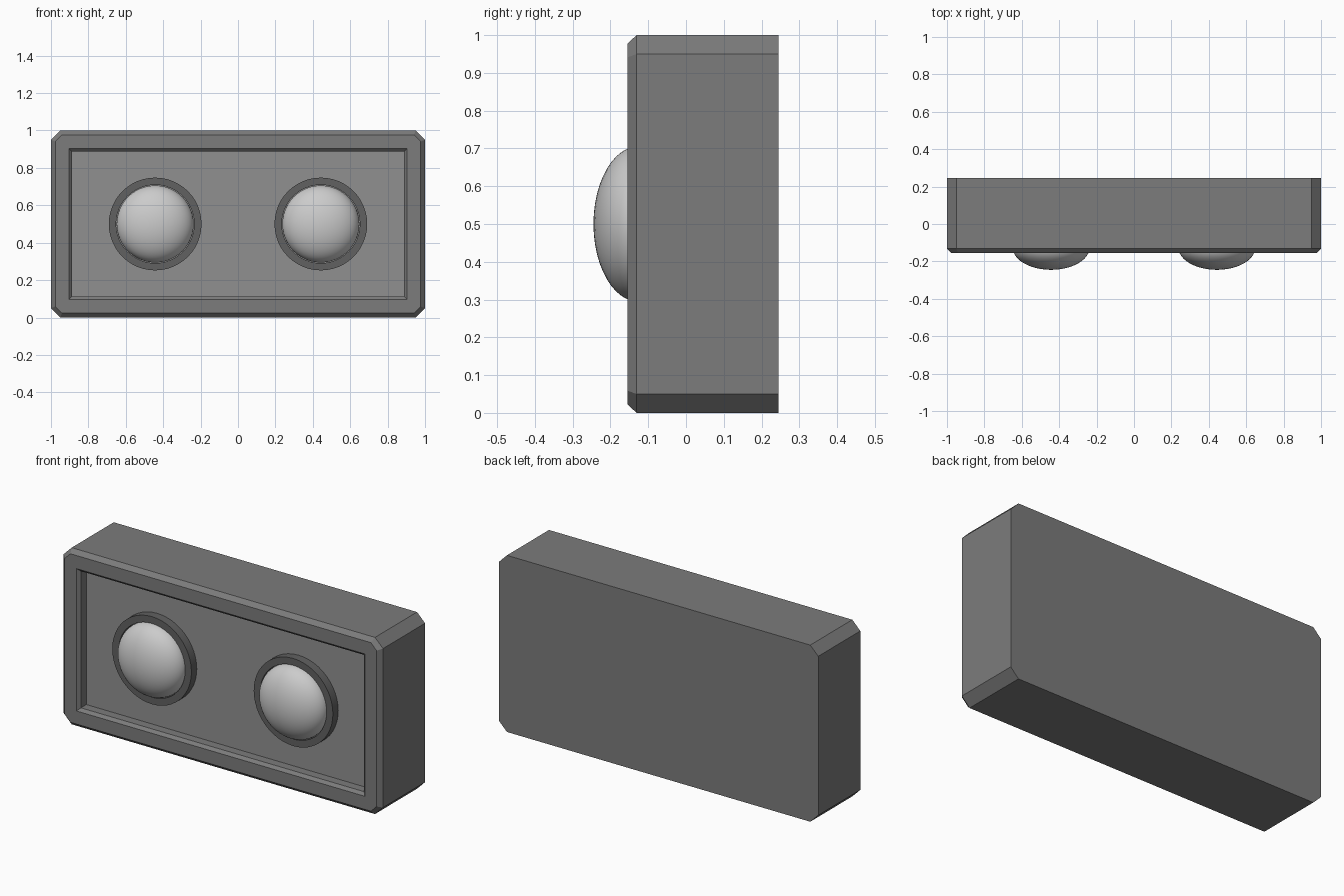
import bpy, bmesh, math

if "Cube" in bpy.data.objects:
    bpy.data.objects.remove(bpy.data.objects["Cube"])

BACK, FRONT, FLOOR = 0.245, -0.155, -0.09
CZ = 0.5


def grey(name, v):
    m = bpy.data.materials.new(name)
    m.diffuse_color = (v, v, v, 1)
    m.use_nodes = True
    m.node_tree.nodes["Principled BSDF"].inputs["Base Color"].default_value = m.diffuse_color
    return m


def loft(name, loops, mat, cap_start=False, cap_end=False, closed=False, smooth=False):
    """Skin a list of equal-length point loops into one mesh object."""
    bm = bmesh.new()
    rows = [[bm.verts.new(p) for p in loop] for loop in loops]
    pairs = list(zip(rows, rows[1:])) + ([(rows[-1], rows[0])] if closed else [])
    n = len(rows[0])
    for a, b in pairs:
        for i in range(n):
            j = (i + 1) % n
            bm.faces.new((a[i], a[j], b[j], b[i]))
    if cap_start:
        bm.faces.new(rows[0])
    if cap_end:
        bm.faces.new(rows[-1])
    bmesh.ops.remove_doubles(bm, verts=bm.verts, dist=1e-5)
    bmesh.ops.recalc_face_normals(bm, faces=bm.faces)
    me = bpy.data.meshes.new(name)
    bm.to_mesh(me)
    bm.free()
    me.materials.append(mat)
    ob = bpy.data.objects.new(name, me)
    bpy.context.collection.objects.link(ob)
    if smooth:
        bpy.ops.object.select_all(action='DESELECT')
        bpy.context.view_layer.objects.active = ob
        ob.select_set(True)
        bpy.ops.object.shade_smooth_by_angle(angle=math.radians(35))
    return ob


def rect(w, h, c, y):
    """Rectangle of half size w, h with corners cut by c (0 = square)."""
    pts = [(w, h - c), (w - c, h), (c - w, h), (-w, h - c),
           (-w, c - h), (c - w, -h), (w - c, -h), (w, c - h)]
    return [(x, y, CZ + z) for x, z in pts]


def circle(cx, r, y, n=48):
    return [(cx + r * math.cos(t), y, CZ + r * math.sin(t))
            for t in (2 * math.pi * i / n for i in range(n))]


case_mat = grey("case_grey", 0.2)
panel_mat = grey("panel_grey", 0.28)
ring_mat = grey("ring_grey", 0.12)
lens_mat = grey("lens_grey", 0.75)

# Case: chamfered box with bevelled front rim and stepped recess
loft("case", [
    rect(1, 0.5, 0.05, BACK),
    rect(1, 0.5, 0.05, FRONT + 0.024),
    rect(0.977, 0.477, 0.036, FRONT),
    rect(0.903, 0.403, 0, FRONT),
    rect(0.887, 0.387, 0, FRONT + 0.016),
    rect(0.887, 0.387, 0, FLOOR + 0.02),
], case_mat, cap_start=True, cap_end=True)

# Recessed front panel
loft("front_panel", [rect(0.887, 0.387, 0, FLOOR + 0.02), rect(0.887, 0.387, 0, FLOOR)],
     panel_mat, cap_end=True)

for side, cx in (("left", -0.443), ("right", 0.443)):
    # Flat collar standing on the panel
    loft(side + "_collar", [
        circle(cx, 0.248, FLOOR + 0.01), circle(cx, 0.248, -0.138),
        circle(cx, 0.209, -0.138), circle(cx, 0.209, FLOOR + 0.01),
    ], ring_mat, closed=True, smooth=True)
    # Flattened dome lens
    bpy.ops.mesh.primitive_uv_sphere_add(segments=48, ring_count=24, radius=1,
                                         location=(cx, -0.125, CZ))
    lens = bpy.context.object
    lens.name = side + "_lens"
    lens.scale = (0.206, 0.12, 0.206)
    lens.data.materials.append(lens_mat)
    bpy.ops.object.shade_smooth()
